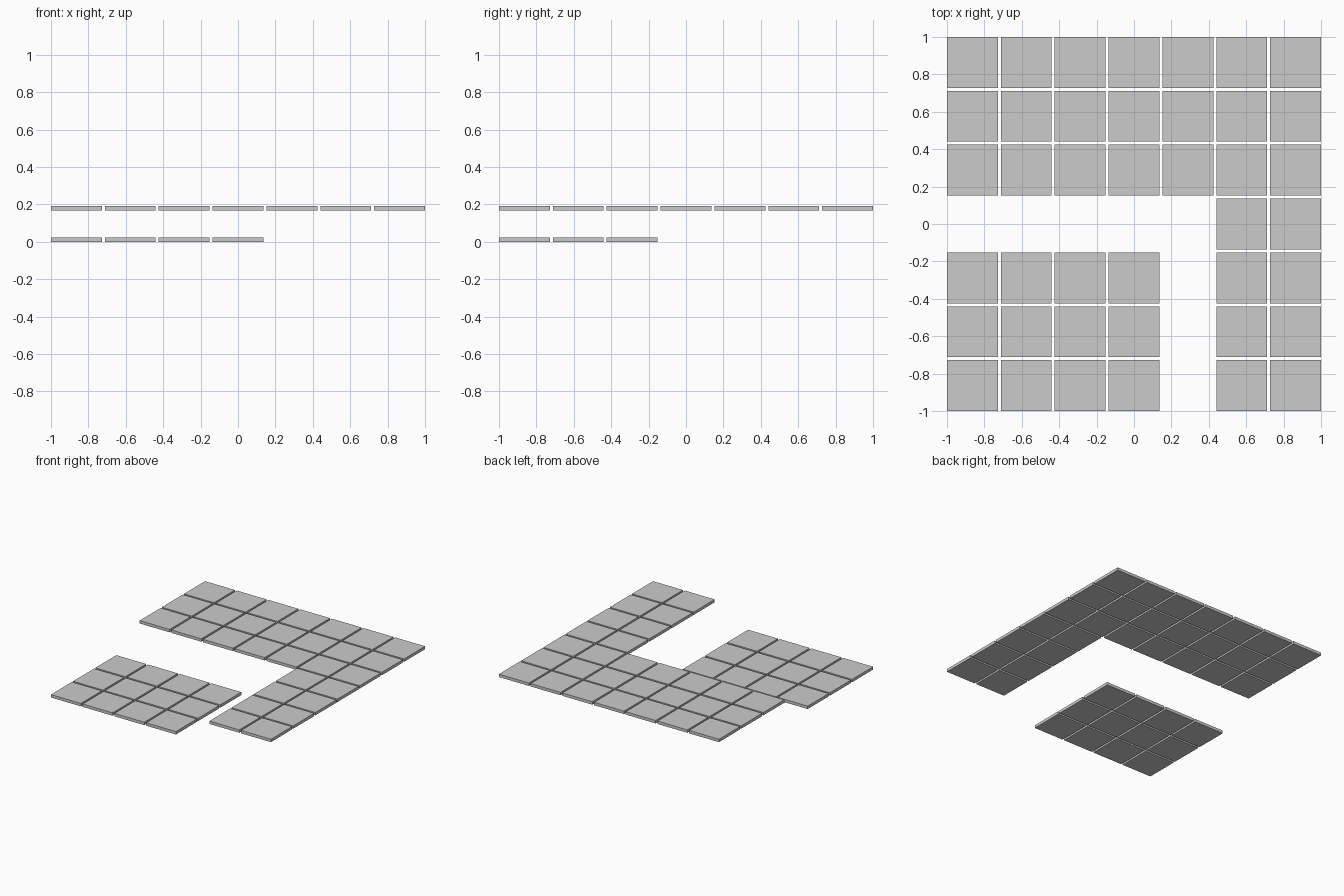
import bpy
import bmesh
from mathutils import Matrix

if "Cube" in bpy.data.objects:
    bpy.data.objects.remove(bpy.data.objects["Cube"])

TILE = 0.272
THICK = 0.024
PITCH = (2 - TILE) / 6  # seven tiles span two units


def tile_deck(name, cells, z):
    """One object made of square slabs laid on the 7 x 7 grid."""
    bm = bmesh.new()
    for col, row in cells:
        place = Matrix.Translation(((col - 3) * PITCH, (row - 3) * PITCH, z + THICK / 2))
        size = Matrix.Diagonal((TILE, TILE, THICK, 1))
        bmesh.ops.create_cube(bm, size=1, matrix=place @ size)
    mesh = bpy.data.meshes.new(name)
    bm.to_mesh(mesh)
    bm.free()
    obj = bpy.data.objects.new(name, mesh)
    bpy.context.collection.objects.link(obj)


# Lower platform: 4 x 3 tiles at the front left
tile_deck("lower_floor_tiles", [(c, r) for c in range(4) for r in range(3)], 0)

# Upper walkway: L shape along the back and right
tile_deck("upper_floor_tiles",
          [(c, r) for c in range(7) for r in range(7) if r >= 4 or c >= 5], 0.168)
